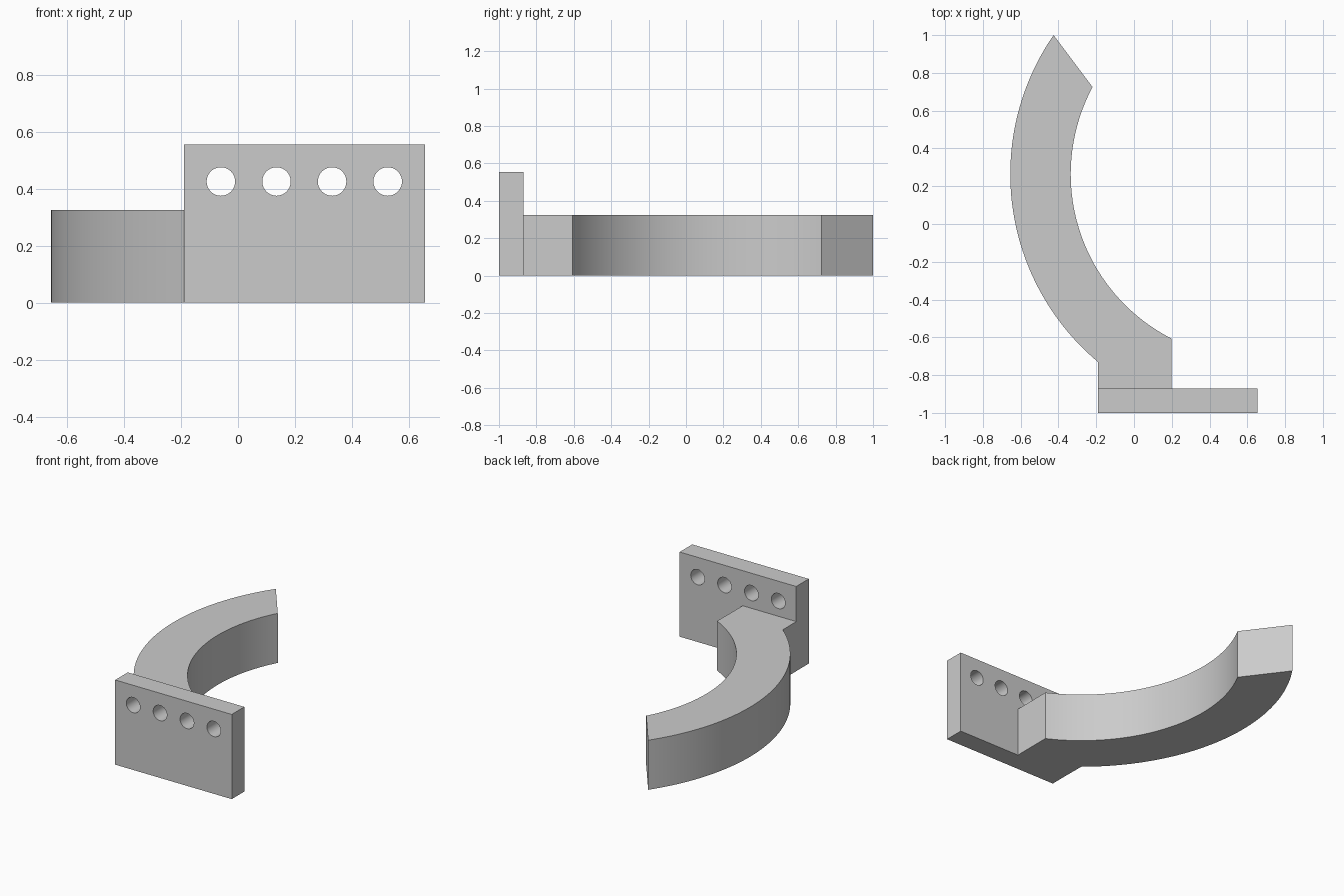
import bpy, bmesh
from math import asin, cos, pi, sin
from mathutils import Matrix

cube = bpy.data.objects.get("Cube")
if cube:
    bpy.data.objects.remove(cube, do_unlink=True)

grey = bpy.data.materials.new("plain_grey")
grey.use_nodes = True
colour = (0.6, 0.6, 0.6, 1)
grey.diffuse_color = colour
grey.node_tree.nodes["Principled BSDF"].inputs["Base Color"].default_value = colour


def add_object(name, bm):
    bmesh.ops.recalc_face_normals(bm, faces=bm.faces)
    mesh = bpy.data.meshes.new(name)
    bm.to_mesh(mesh)
    bm.free()
    mesh.materials.append(grey)
    obj = bpy.data.objects.new(name, mesh)
    bpy.context.collection.objects.link(obj)
    return obj


def prism(name, outline, height):
    bm = bmesh.new()
    base = bm.faces.new([bm.verts.new((x, y, 0)) for x, y in outline])
    top = bmesh.ops.extrude_face_region(bm, geom=[base])["geom"]
    verts = [v for v in top if isinstance(v, bmesh.types.BMVert)]
    bmesh.ops.translate(bm, verts=verts, vec=(0, 0, height))
    return add_object(name, bm)


CX, CY = 0.642, 0.264


def arc(radius, y_start, y_end, steps=56):
    """Points on the left half of a circle, running between two y values."""
    a, b = (asin((y - CY) / radius) for y in (y_start, y_end))
    angles = [a + (b - a) * i / steps for i in range(steps + 1)]
    return [(CX - radius * cos(t), CY + radius * sin(t)) for t in angles]


# Curved arm with its straight root block
left, root_right, plate_back = -0.19, 0.198, -0.87
outline = [(root_right, plate_back), (left, plate_back)]
outline += arc(1.297, -0.73, 1.0) + arc(0.977, 0.725, -0.607)
arm = prism("curved_arm", outline, 0.325)

# Upright mounting plate
plate = prism("mounting_plate", [(left, -1), (0.655, -1),
              (0.655, plate_back), (left, plate_back)], 0.555)

# Row of four round holes
bm = bmesh.new()
for i in range(4):
    place = Matrix.Translation((-0.06 + 0.195 * i, -0.935, 0.425))
    bmesh.ops.create_cone(bm, cap_ends=True, segments=40, radius1=0.05,
                          radius2=0.05, depth=0.4,
                          matrix=place @ Matrix.Rotation(pi / 2, 4, "X"))
cutter = add_object("hole_cutter", bm)
cutter.hide_render = True
cutter.hide_set(True)
cut = plate.modifiers.new("holes", "BOOLEAN")
cut.operation = "DIFFERENCE"
cut.solver = "EXACT"
cut.object = cutter

# Apply the cut, drop the cutter, then smooth the round walls
bpy.ops.object.select_all(action="DESELECT")
bpy.context.view_layer.objects.active = plate
plate.select_set(True)
bpy.ops.object.modifier_apply(modifier=cut.name)
bpy.data.objects.remove(cutter, do_unlink=True)
arm.select_set(True)
bpy.ops.object.shade_smooth_by_angle(angle=pi / 6)
